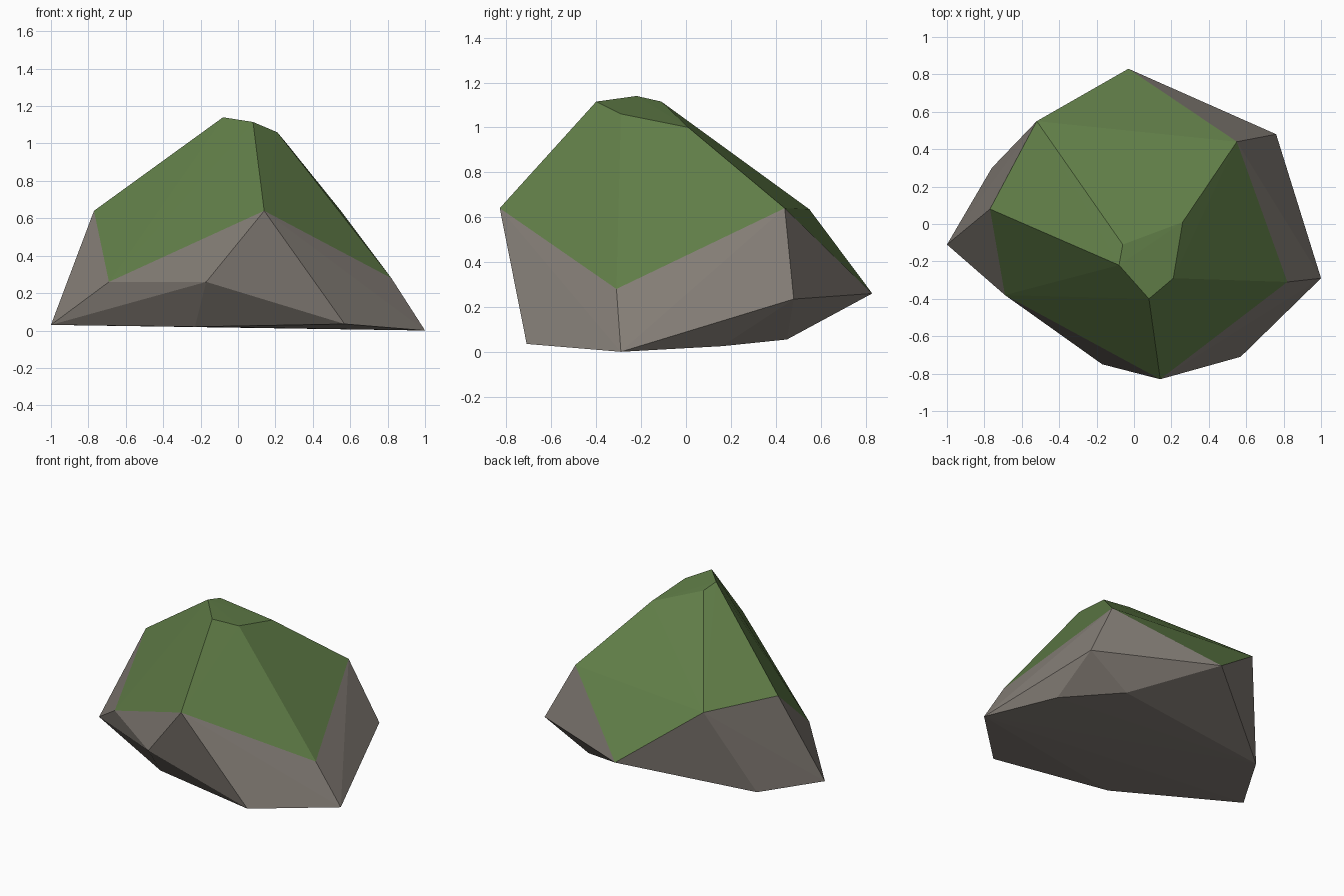
import bpy, bmesh

if "Cube" in bpy.data.objects:
    bpy.data.objects.remove(bpy.data.objects["Cube"])

def material(name, rgb):
    m = bpy.data.materials.new(name)
    m.diffuse_color = (*rgb, 1)
    m.use_nodes = True
    m.node_tree.nodes["Principled BSDF"].inputs["Base Color"].default_value = m.diffuse_color
    return m

# Corner points of the boulder, ring by ring
base = [(-1, -.11, .03), (-.23, -.53, .02), (.57, -.71, .035), (1, -.29, 0),
        (.77, .16, .025), (.44, .45, .055), (-.76, .30, .045)]
lower = [(-.69, -.38, .26), (-.17, -.75, .26), (.82, -.31, .28), (.76, .48, .235), (-.03, .83, .26)]
middle = [(.14, -.83, .64), (.55, .44, .64), (-.52, .55, .635), (-.77, .08, .64)]
crown = [(.08, -.40, 1.115), (.21, -.29, 1.06), (.26, .01, 1.0), (-.06, -.11, 1.115), (-.08, -.22, 1.14)]

# The boulder is the convex shell of those corners
bm = bmesh.new()
for p in base + lower + middle + crown:
    bm.verts.new(p)
bmesh.ops.convex_hull(bm, input=bm.verts[:])
bmesh.ops.recalc_face_normals(bm, faces=bm.faces[:])

# Moss covers the upper facets
for f in bm.faces:
    f.smooth = False
    z = sum(v.co.z for v in f.verts) / len(f.verts)
    f.material_index = 1 if z > .48 else 0

mesh = bpy.data.meshes.new("boulder")
bm.to_mesh(mesh)
bm.free()
mesh.materials.append(material("grey stone", (.235, .21, .185)))
mesh.materials.append(material("moss green", (.12, .21, .065)))
bpy.context.collection.objects.link(bpy.data.objects.new("boulder", mesh))
